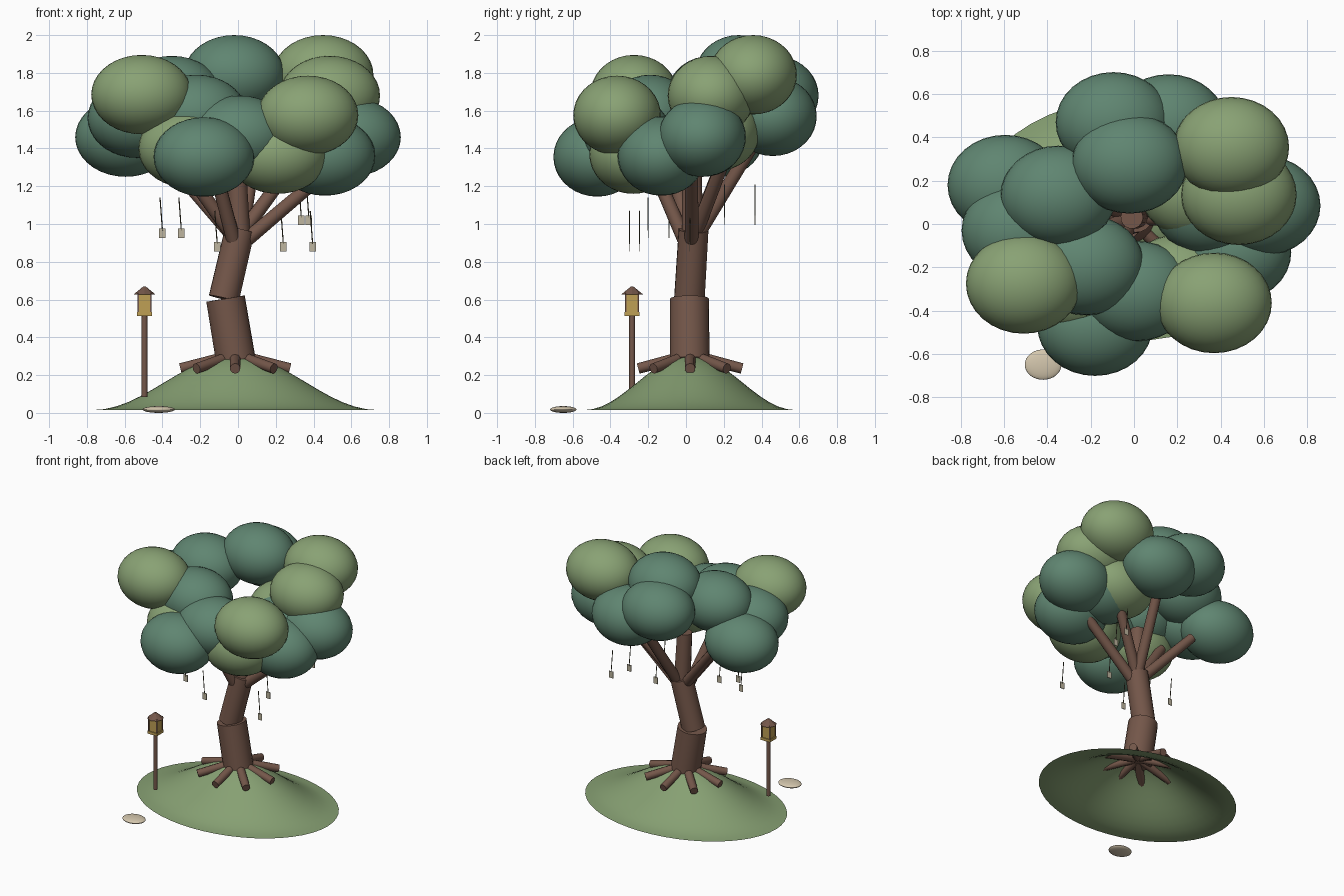
import bpy, bmesh, math
from mathutils import Vector

if "Cube" in bpy.data.objects:
    bpy.data.objects.remove(bpy.data.objects["Cube"])


def material(name, rgb):
    m = bpy.data.materials.new(name)
    m.diffuse_color = (*rgb, 1)
    m.use_nodes = True
    m.node_tree.nodes["Principled BSDF"].inputs["Base Color"].default_value = m.diffuse_color
    return m


DARK = material("deep_green", (0.115, 0.235, 0.165))
LIGHT = material("light_green", (0.25, 0.36, 0.175))
GRASS = material("grass_green", (0.24, 0.35, 0.17))
BARK = material("bark_brown", (0.175, 0.095, 0.068))
GOLD = material("lantern_gold", (0.52, 0.35, 0.09))
CREAM = material("stone_cream", (0.66, 0.57, 0.42))
PAPER = material("paper_beige", (0.52, 0.47, 0.35))
CORD = material("cord_olive", (0.09, 0.08, 0.045))


def finish(name, mat, smooth=True):
    o = bpy.context.object
    o.name = name
    o.data.materials.append(mat)
    if smooth:
        bpy.ops.object.shade_smooth_by_angle(angle=math.radians(40))
    return o


def rod(name, a, b, r1, r2, mat, sides=16, smooth=True):
    """Tapered cylinder between two points."""
    a, b = Vector(a), Vector(b)
    d = b - a
    bpy.ops.mesh.primitive_cone_add(
        vertices=sides, radius1=r1, radius2=r2, depth=d.length,
        location=(a + b) / 2, rotation=d.to_track_quat('Z', 'Y').to_euler())
    return finish(name, mat, smooth)


def ellipsoid(name, loc, radii, mat):
    bpy.ops.mesh.primitive_uv_sphere_add(segments=32, ring_count=18, location=loc)
    o = finish(name, mat)
    o.scale = radii
    return o


def box(name, loc, size, mat):
    bpy.ops.mesh.primitive_cube_add(size=1, location=loc)
    o = finish(name, mat, False)
    o.scale = size
    return o


# Mound: open bell-shaped shell with an oval rim
bm = bmesh.new()
RINGS, SEGS = 12, 48
top = bm.verts.new((-0.015, 0.02, 0.305))
prev = None
for i in range(1, RINGS + 1):
    t = i / RINGS
    z = 0.015 + 0.29 * (0.5 + 0.5 * math.cos(math.pi * t))
    ring = [bm.verts.new((-0.015 + 0.755 * t * math.cos(k * math.tau / SEGS),
                          0.02 + 0.56 * t * math.sin(k * math.tau / SEGS), z))
            for k in range(SEGS)]
    for k in range(SEGS):
        n = (k + 1) % SEGS
        if prev:
            bm.faces.new((prev[k], ring[k], ring[n], prev[n]))
        else:
            bm.faces.new((top, ring[k], ring[n]))
    prev = ring
mesh = bpy.data.meshes.new("mound")
bm.to_mesh(mesh)
bm.free()
mound = bpy.data.objects.new("mound", mesh)
bpy.context.collection.objects.link(mound)
mesh.materials.append(GRASS)
for p in mesh.polygons:
    p.use_smooth = True

# Trunk: three crooked segments
rod("trunk_lower", (-0.012, 0.02, 0.28), (-0.066, 0.018, 0.605), 0.105, 0.103, BARK, 20)
rod("trunk_middle", (-0.075, 0.018, 0.605), (0.01, 0.04, 0.97), 0.081, 0.079, BARK, 20)
rod("trunk_upper", (0.008, 0.035, 0.93), (-0.01, 0.03, 1.32), 0.058, 0.052, BARK)

# Roots: eight spokes draped over the mound
for k in range(8):
    c, s = math.cos(k * math.pi / 4), math.sin(k * math.pi / 4)
    rod("root", (-0.015 + 0.03 * c, 0.022 + 0.03 * s, 0.30),
        (-0.015 + 0.29 * c, 0.022 + 0.275 * s, 0.235), 0.03, 0.028, BARK, 10)

# Branches fanning up into the canopy
for start, end in [((-0.02, 0.04, 0.93), (-0.36, 0.19, 1.32)),
                   ((-0.02, 0.02, 0.93), (-0.31, -0.08, 1.33)),
                   ((-0.025, -0.01, 0.92), (-0.14, -0.2, 1.36)),
                   ((0.05, 0.03, 0.92), (0.45, 0.03, 1.26)),
                   ((0.02, 0.05, 0.95), (0.32, 0.21, 1.36)),
                   ((0.02, 0.06, 0.94), (0.1, 0.38, 1.46))]:
    rod("branch", start, end, 0.038, 0.034, BARK, 14)

# Canopy: overlapping leaf clumps in two greens
DARK_CLUMPS = [(-0.095, 0.47, 1.68), (0.16, 0.46, 1.57), (-0.595, 0.18, 1.46),
               (-0.53, -0.03, 1.56), (-0.35, 0.13, 1.68), (-0.02, 0.28, 1.79),
               (0.595, 0.085, 1.46), (0.35, 0.09, 1.46), (0.46, -0.13, 1.36),
               (0.01, -0.31, 1.47), (-0.18, -0.47, 1.355), (-0.22, -0.19, 1.58)]
LIGHT_CLUMPS = [(-0.51, -0.275, 1.685), (0.45, 0.355, 1.79), (0.485, 0.135, 1.68),
                (0.37, -0.365, 1.575), (0.21, -0.28, 1.37), (-0.26, -0.28, 1.4),
                (0.29, 0.16, 1.49)]
for name, mat, spots in (("leaf_clump_dark", DARK, DARK_CLUMPS),
                         ("leaf_clump_light", LIGHT, LIGHT_CLUMPS)):
    for p in spots:
        ellipsoid(name, p, (0.267, 0.232, 0.21), mat)

# Paper tags hanging on cords
for x, y, z in [(-0.4, -0.09, 0.925), (-0.3, -0.2, 0.925), (-0.11, -0.245, 0.855),
                (0.24, 0.02, 0.855), (0.395, -0.3, 0.855), (0.335, 0.205, 0.995),
                (0.375, 0.365, 0.995)]:
    rod("tag_cord", (x, y, z + 0.04), (x - 0.013, y, z + 0.215), 0.003, 0.003, CORD, 6)
    box("paper_tag", (x, y, z + 0.025), (0.034, 0.004, 0.05), PAPER)

# Lantern on a post
LX, LY = -0.495, -0.285
rod("lantern_post", (LX, LY, 0.085), (LX, LY, 0.52), 0.016, 0.016, BARK, 10)
box("lantern_base", (LX, LY, 0.523), (0.08, 0.08, 0.02), GOLD)
box("lantern_body", (LX, LY, 0.58), (0.066, 0.066, 0.11), GOLD)
for sx in (-1, 1):
    for sy in (-1, 1):
        box("lantern_frame", (LX + sx * 0.033, LY + sy * 0.033, 0.58),
            (0.008, 0.008, 0.11), BARK)
rod("lantern_roof", (LX, LY, 0.627), (LX, LY, 0.668), 0.058, 0.008, BARK, 8, False)

# Flat stepping stone
ellipsoid("stepping_stone", (-0.42, -0.65, 0.018), (0.085, 0.07, 0.018), CREAM)
